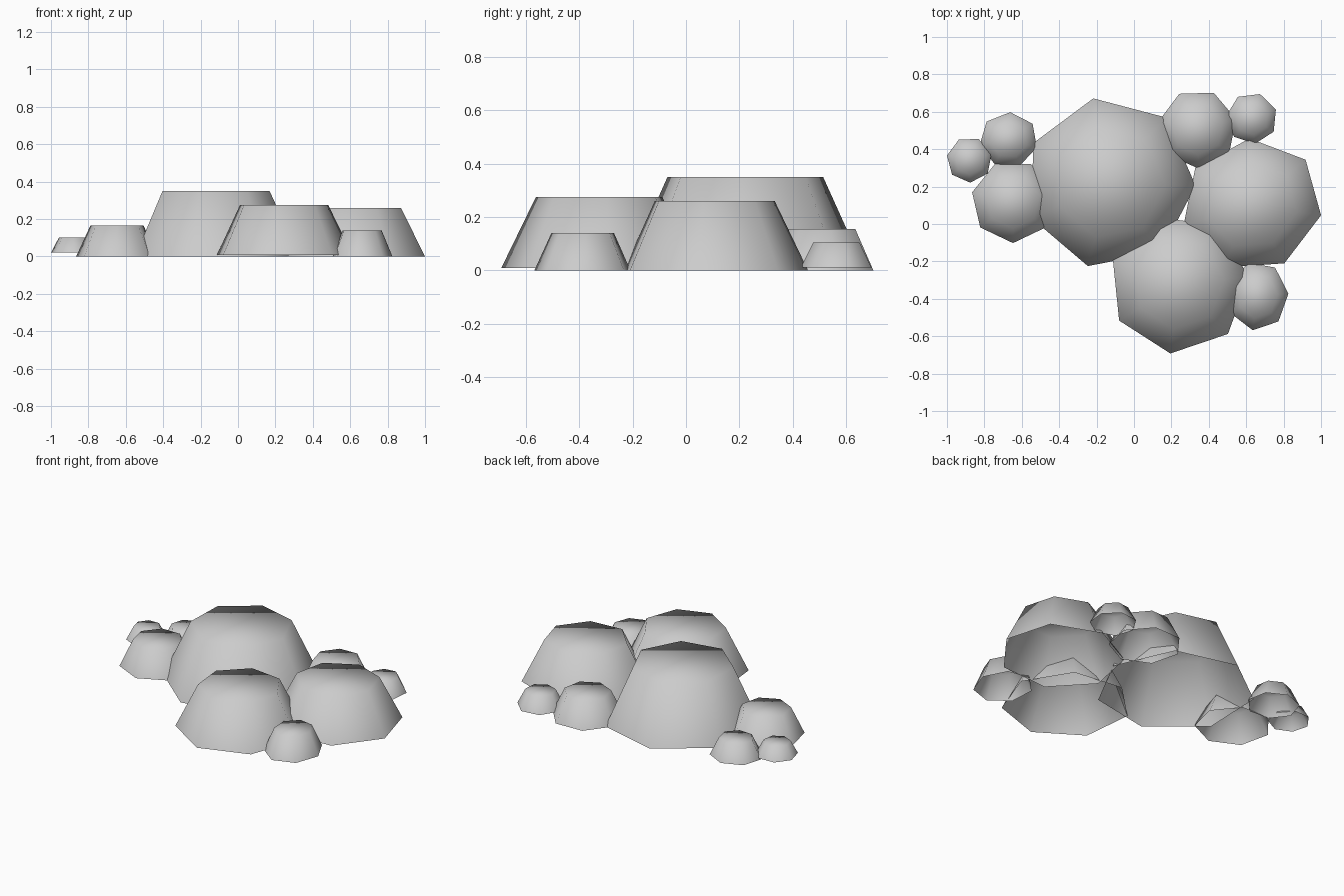
import bpy
import bmesh
from math import cos, sin, radians, tau

SIDES = 7
TAPER = 0.65

if "Cube" in bpy.data.objects:
    bpy.data.objects.remove(bpy.data.objects["Cube"], do_unlink=True)

# One stone grey for the whole cluster
stone = bpy.data.materials.new("stone_grey")
stone.use_nodes = True
grey = (0.6, 0.6, 0.6, 1)
stone.diffuse_color = grey
stone.node_tree.nodes["Principled BSDF"].inputs["Base Color"].default_value = grey


def ring(bm, center, radii, axis, phase, z, scale):
    """Seven-sided ring, stretched along the axis angle."""
    cx, cy = center
    ca, sa = cos(radians(axis)), sin(radians(axis))
    verts = []
    for i in range(SIDES):
        angle = radians(phase - axis) + tau * i / SIDES
        u = radii[0] * scale * cos(angle)
        v = radii[1] * scale * sin(angle)
        verts.append(bm.verts.new((cx + u * ca - v * sa, cy + u * sa + v * ca, z)))
    return verts


def rock(name, center, radii, phase, top, bottom=0, axis=0):
    """Tapered boulder with a flat top and an open underside."""
    bm = bmesh.new()
    low = ring(bm, center, radii, axis, phase, bottom, 1)
    high = ring(bm, center, radii, axis, phase, top, TAPER)
    for i in range(SIDES):
        j = (i + 1) % SIDES
        bm.faces.new((low[i], low[j], high[j], high[i]))
    bm.faces.new(high)
    for face in bm.faces:
        face.smooth = True
    mesh = bpy.data.meshes.new(name)
    bm.to_mesh(mesh)
    bm.free()
    mesh.materials.append(stone)
    obj = bpy.data.objects.new(name, mesh)
    bpy.context.collection.objects.link(obj)
    return obj


# Three large boulders
rock("main_boulder", (-0.13, 0.22), (0.46, 0.46), 101, 0.35)
rock("left_boulder", (0.63, 0.1), (0.38, 0.355), 93, 0.26, axis=20)
rock("front_boulder", (0.24, -0.32), (0.375, 0.375), -97, 0.275, 0.008)

# Stones beside the left boulder
rock("front_left_stone", (0.66, -0.385), (0.166, 0.185), 4, 0.14)
rock("back_left_stone", (0.34, 0.508), (0.212, 0.212), 66, 0.155)
rock("back_left_pebble", (0.63, 0.565), (0.137, 0.137), 20, 0.105, 0.01)

# Stones on the right side
rock("right_stone", (-0.647, 0.12), (0.224, 0.222), 270, 0.165)
rock("back_right_stone", (-0.67, 0.45), (0.157, 0.148), 87, 0.11)
rock("right_pebble", (-0.88, 0.343), (0.122, 0.122), -88, 0.1, 0.02)
